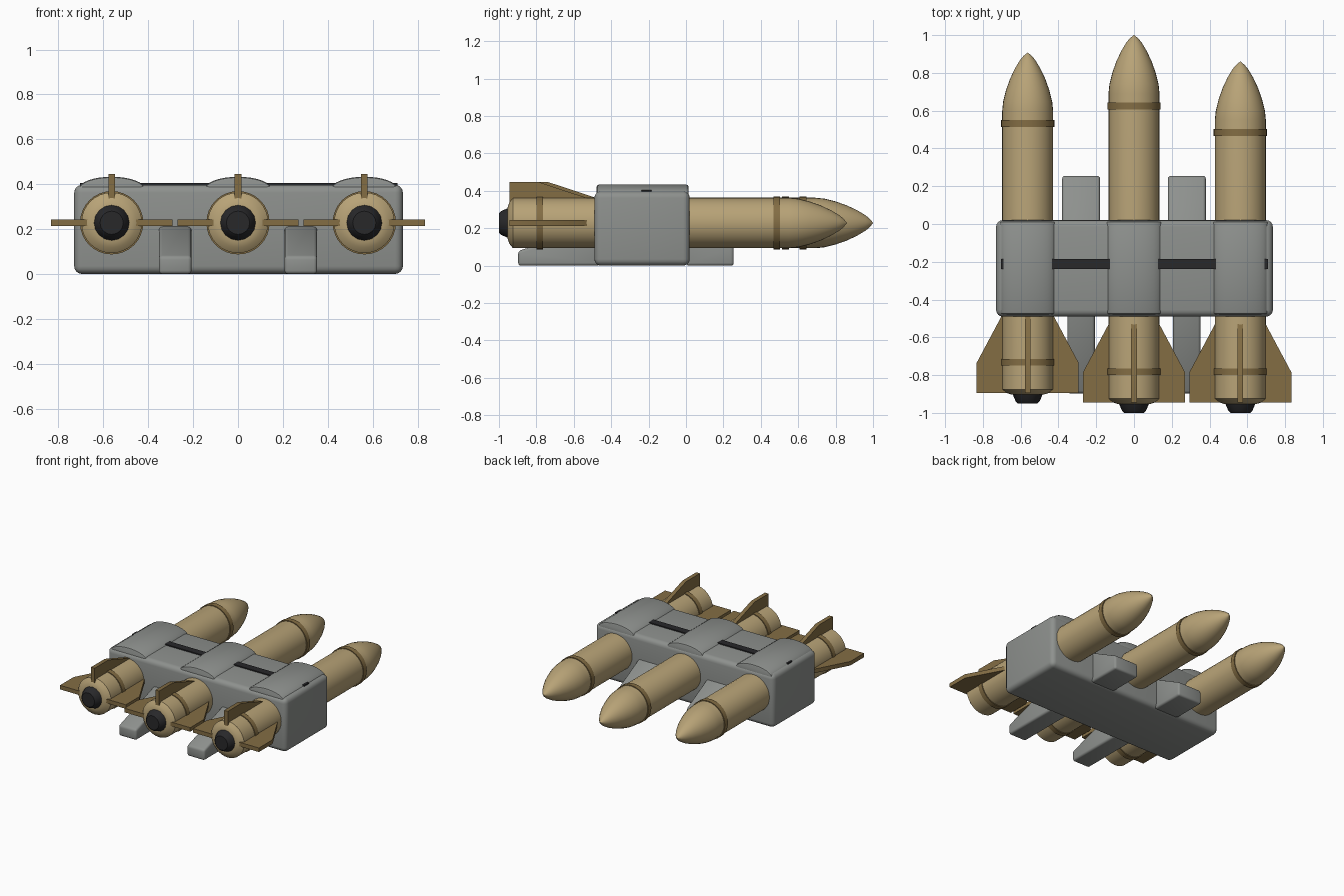
import bpy, bmesh, math
from mathutils import Vector

if "Cube" in bpy.data.objects:
    bpy.data.objects.remove(bpy.data.objects["Cube"])


def srgb(r, g, b):
    return tuple(((c / 255 + 0.055) / 1.055) ** 2.4 for c in (r, g, b)) + (1,)


def material(name, rgb):
    m = bpy.data.materials.new(name)
    m.diffuse_color = srgb(*rgb)
    m.use_nodes = True
    m.node_tree.nodes["Principled BSDF"].inputs["Base Color"].default_value = m.diffuse_color
    return m


TAN = material("tan", (184, 163, 119))
BROWN = material("brown", (131, 109, 68))
GREY = material("grey", (142, 145, 142))
BLACK = material("black", (40, 40, 42))
AXIS_Z = 0.228


def finish(name, verts, faces, mat, bevel=0, segs=3, angle=35):
    bm = bmesh.new()
    vs = [bm.verts.new(v) for v in verts]
    for f in faces:
        bm.faces.new([vs[i] for i in f])
    bmesh.ops.recalc_face_normals(bm, faces=bm.faces)
    me = bpy.data.meshes.new(name)
    bm.to_mesh(me)
    bm.free()
    me.materials.append(mat)
    ob = bpy.data.objects.new(name, me)
    bpy.context.collection.objects.link(ob)
    bpy.ops.object.select_all(action='DESELECT')
    ob.select_set(True)
    bpy.context.view_layer.objects.active = ob
    if bevel:
        mod = ob.modifiers.new("bevel", 'BEVEL')
        mod.width, mod.segments, mod.limit_method = bevel, segs, 'ANGLE'
        bpy.ops.object.modifier_apply(modifier=mod.name)
    bpy.ops.object.shade_smooth_by_angle(angle=math.radians(angle))
    return ob


def lathe(name, x, profile, mat, n=32):
    """Revolve (y, radius) points about a missile axis, capping both ends."""
    verts, faces = [], []
    for y, r in profile:
        for i in range(n):
            a = 2 * math.pi * i / n
            verts.append((x + r * math.cos(a), y, AXIS_Z + r * math.sin(a)))
    for k in range(len(profile) - 1):
        for i in range(n):
            j = (i + 1) % n
            faces.append((k * n + i, k * n + j, (k + 1) * n + j, (k + 1) * n + i))
    faces.append(range(n))
    faces.append(range((len(profile) - 1) * n, len(profile) * n))
    return finish(name, verts, faces, mat)


def prism(name, pts, offset, mat, bevel=0, segs=3):
    """Extrude a flat outline by an offset vector."""
    n, off = len(pts), Vector(offset)
    verts = [Vector(p) for p in pts] + [Vector(p) + off for p in pts]
    faces = [range(n), range(n, 2 * n)]
    faces += [(i, (i + 1) % n, (i + 1) % n + n, i + n) for i in range(n)]
    return finish(name, verts, faces, mat, bevel, segs)


def box(name, x0, x1, y0, y1, z0, z1, mat, bevel=0, segs=3):
    pts = [(x0, y0, z0), (x1, y0, z0), (x1, y1, z0), (x0, y1, z0)]
    return prism(name, pts, (0, 0, z1 - z0), mat, bevel, segs)


def missile(side, x, tip, tail):
    # Body with pointed nose and tapered tail
    nose = [(0.31, 0.135), (0.26, 0.130), (0.20, 0.115), (0.14, 0.094),
            (0.085, 0.068), (0.04, 0.041), (0.018, 0.023), (0, 0.001)]
    body = [(tail + 0.045, 0.062), (tail + 0.047, 0.085), (tail + 0.055, 0.110),
            (tail + 0.075, 0.135)]
    lathe(side + "_missile_body", x, body + [(tip - d, r) for d, r in nose], TAN)
    # Nozzle
    lathe(side + "_nozzle", x, [(tail, 0.052), (tail + 0.012, 0.064),
                                (tail + 0.05, 0.08)], BLACK, 16)
    # Raised bands
    for label, y in (("nose", tip - 0.375), ("tail", tail + 0.218)):
        lathe(f"{side}_{label}_band", x, [(y - 0.018, 0.12), (y - 0.018, 0.141),
                                          (y + 0.018, 0.141), (y + 0.018, 0.12)], BROWN)
    # Two side fins and one upper fin
    for label, ang, span in (("left", math.pi, 0.27), ("right", 0, 0.27),
                             ("top", math.pi / 2, 0.218)):
        d = Vector((math.cos(ang), 0, math.sin(ang)))
        t = Vector((-d.z, 0, d.x)) * 0.03
        c = Vector((x, 0, AXIS_Z)) - t / 2
        outline = [(0.10, 0.055), (span, 0.055), (span, 0.215), (0.134, 0.47), (0.10, 0.47)]
        prism(f"{side}_{label}_fin", [c + d * r + Vector((0, tail + y, 0)) for r, y in outline],
              t, BROWN)


missile("middle", 0, 1.0, -1.0)
missile("left", -0.563, 0.907, -0.95)
missile("right", 0.563, 0.86, -1.0)

# Central carrier block
Y0, Y1 = -0.49, 0.02
box("carrier_block", -0.73, 0.735, Y0, Y1, 0, 0.397, GREY, 0.035, 4)

# Arched covers over each missile
for side, x in (("left", -0.563), ("middle", 0), ("right", 0.563)):
    arc = [(x + 0.148 * math.cos(a), Y0 + 0.012, 0.378 + 0.055 * math.sin(a))
           for a in [math.pi * i / 16 for i in range(17)]]
    pts = [(x - 0.148, Y0 + 0.012, 0.34)] + arc[::-1] + [(x + 0.148, Y0 + 0.012, 0.34)]
    prism(side + "_cover", pts, (0, Y1 - Y0 - 0.018, 0), GREY, 0.012, 2)

# Dark strap across the top
box("strap", -0.705, 0.71, -0.237, -0.185, 0.39, 0.405, BLACK)

# Sloping support feet ahead of and behind the block
for side, s in (("left", -1), ("right", 1)):
    x = s * 0.28
    front = [(0, 0), (0.255, 0), (0.255, 0.10), (0.0, 0.235)]
    rear = [(-0.46, 0), (-0.897, 0), (-0.897, 0.078), (-0.46, 0.22)]
    for label, outline, w in (("forward", front, 0.2), ("rear", rear, 0.145)):
        prism(f"{side}_{label}_foot", [(x - w / 2, y, z) for y, z in outline],
              (w, 0, 0), GREY, 0.015, 3)
